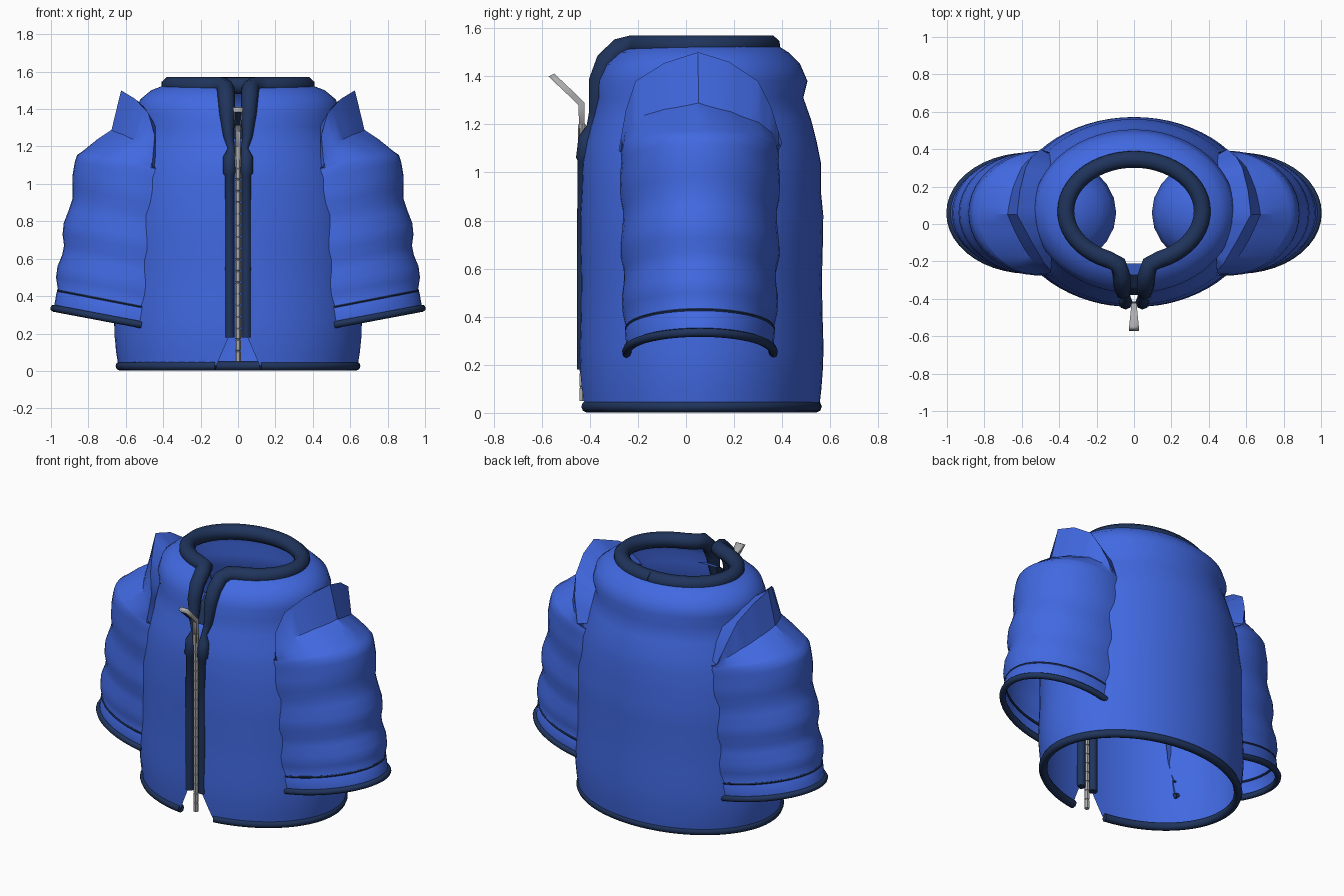
import bpy, bmesh, math
from mathutils import Vector

if "Cube" in bpy.data.objects:
    bpy.data.objects.remove(bpy.data.objects["Cube"])


def material(name, rgb):
    m = bpy.data.materials.new(name)
    m.diffuse_color = (*rgb, 1)
    m.use_nodes = True
    m.node_tree.nodes["Principled BSDF"].inputs["Base Color"].default_value = m.diffuse_color
    return m


BLUE = material("royal blue fabric", (0.053, 0.141, 0.753))
NAVY = material("navy trim", (0.014, 0.034, 0.105))
GREY = material("zip metal", (0.42, 0.42, 0.43))


def smooth(ob, angle):
    bpy.ops.object.select_all(action='DESELECT')
    ob.select_set(True)
    bpy.context.view_layer.objects.active = ob
    bpy.ops.object.shade_smooth_by_angle(angle=math.radians(angle))


def loft(name, rings, mat, angle=40):
    """Skin a list of equally long open point rows."""
    bm = bmesh.new()
    rows = [[bm.verts.new(p) for p in r] for r in rings]
    for a, b in zip(rows, rows[1:]):
        for i in range(len(a) - 1):
            bm.faces.new((a[i], a[i + 1], b[i + 1], b[i]))
    bmesh.ops.recalc_face_normals(bm, faces=bm.faces)
    me = bpy.data.meshes.new(name)
    bm.to_mesh(me)
    bm.free()
    ob = bpy.data.objects.new(name, me)
    bpy.context.collection.objects.link(ob)
    me.materials.append(mat)
    smooth(ob, angle)
    return ob


def tube(name, pts, mat, sides=2):
    """Round tube through (x, y, z, radius) points."""
    cu = bpy.data.curves.new(name, 'CURVE')
    cu.dimensions = '3D'
    cu.bevel_depth = 1
    cu.bevel_resolution = sides
    cu.use_fill_caps = True
    sp = cu.splines.new('POLY')
    sp.points.add(len(pts) - 1)
    for p, (x, y, z, r) in zip(sp.points, pts):
        p.co = (x, y, z, 1)
        p.radius = r
    ob = bpy.data.objects.new(name, cu)
    bpy.context.collection.objects.link(ob)
    cu.materials.append(mat)
    bpy.ops.object.select_all(action='DESELECT')
    ob.select_set(True)
    bpy.context.view_layer.objects.active = ob
    bpy.ops.object.convert(target='MESH')
    ob = bpy.context.view_layer.objects.active
    smooth(ob, 50)
    return ob


def body_ring(z, rx, front, back, gap, n=64):
    """Ellipse around the torso, open at the front by +-gap."""
    cy, ry = (front + back) / 2, (back - front) / 2
    t0 = math.asin(gap / rx)
    ts = [t0 + (2 * math.pi - 2 * t0) * i / n for i in range(n + 1)]
    return [Vector((rx * math.sin(t), cy - ry * math.cos(t), z)) for t in ts]


# Torso shell: height, half width, front y, back y, half gap
torso = [
    (0.03, 0.64, -0.43, 0.555, 0.115), (0.10, 0.652, -0.437, 0.563, 0.085),
    (0.18, 0.66, -0.442, 0.569, 0.05), (0.27, 0.663, -0.444, 0.572, 0.04),
    (0.40, 0.655, -0.440, 0.568, 0.04), (0.55, 0.652, -0.438, 0.565, 0.04),
    (0.70, 0.65, -0.442, 0.569, 0.04), (0.82, 0.645, -0.442, 0.571, 0.04),
    (0.92, 0.63, -0.436, 0.561, 0.04), (1.04, 0.61, -0.432, 0.561, 0.04),
    (1.13, 0.58, -0.415, 0.543, 0.04), (1.22, 0.55, -0.39, 0.52, 0.04),
    (1.31, 0.525, -0.368, 0.488, 0.045), (1.38, 0.54, -0.368, 0.505, 0.05),
    (1.45, 0.525, -0.335, 0.475, 0.055), (1.50, 0.465, -0.28, 0.425, 0.06),
    (1.525, 0.40, -0.23, 0.385, 0.065), (1.53, 0.36, -0.20, 0.35, 0.07)]
loft("jacket_body", [body_ring(*r) for r in torso], BLUE)

# Hem trim
tube("hem_trim", [(*p, 0.025) for p in body_ring(0.026, 0.63, -0.42, 0.54, 0.12)], NAVY)

# Sleeve rows: outer height, outer x, inner x, half depth
sleeve_rows = [
    (0.335, 0.985, 0.56, 0.305), (0.42, 0.97, 0.55, 0.312),
    (0.43, 0.962, 0.55, 0.306), (0.50, 0.973, 0.545, 0.322),
    (0.56, 0.965, 0.535, 0.325), (0.62, 0.940, 0.525, 0.317),
    (0.67, 0.930, 0.52, 0.316), (0.73, 0.938, 0.52, 0.330),
    (0.79, 0.932, 0.515, 0.330), (0.86, 0.905, 0.51, 0.322),
    (0.92, 0.885, 0.505, 0.320), (0.98, 0.886, 0.50, 0.332),
    (1.05, 0.884, 0.50, 0.334), (1.12, 0.872, 0.50, 0.327),
    (1.155, 0.86, 0.50, 0.330), (1.175, 0.83, 0.50, 0.325)]

# Crumpled shoulder fin edge, front to back
fin = [(0.46, -0.28, 1.09), (0.445, -0.25, 1.26), (0.48, -0.21, 1.38),
       (0.55, -0.09, 1.455), (0.625, 0.05, 1.50), (0.61, 0.18, 1.46),
       (0.58, 0.30, 1.38), (0.55, 0.355, 1.27), (0.50, 0.40, 1.12)]


def sleeve_ring(z, xo, xi, ry, s, n=24):
    span = 96 + 8 * min(1, max(0, (z - 0.5) / 0.5))
    out = []
    for i in range(n + 1):
        t = math.radians(-span + 2 * span * i / n)
        out.append(Vector((s * (xi + (xo - xi) * math.cos(t)),
                           0.058 + ry * math.sin(t),
                           z - 0.08 * (1 - math.cos(t)))))
    return out


def resample(pts, n):
    """Evenly spaced points by linear steps along the control points."""
    out = []
    for i in range(n + 1):
        f = i / n * (len(pts) - 1)
        k = min(int(f), len(pts) - 2)
        out.append(pts[k].lerp(pts[k + 1], f - k))
    return out


for s, side in ((-1, "left"), (1, "right")):
    # Padded sleeve, open at the cuff
    rings = [sleeve_ring(*r, s) for r in sleeve_rows]
    loft(side + "_sleeve", rings, BLUE, 50)
    tube(side + "_cuff_trim", [(*p, 0.019) for p in rings[0]], NAVY)
    tube(side + "_cuff_seam", [(*p, 0.007) for p in rings[2]], NAVY, 1)

    # Shoulder cap rising from the sleeve top to the fin, then back to the body
    low = rings[-1]
    edge = resample([Vector((s * x, y, z)) for x, y, z in fin], 24)
    near, mid, inner = [], [], []
    for i, (a, b) in enumerate(zip(low, edge)):
        w = math.sin(math.pi * i / 24)
        back = max(0, (i - 12) / 12) * w
        m = a.lerp(b, 0.75) - Vector((s * 0.03 * back, 0, 0.13 * w + 0.06 * back))
        near.append(a.lerp(m, 0.5) + Vector((0, 0, 0.006 * w)))
        mid.append(m)
        inner.append(Vector((s * 0.44, 0.06 + (b.y - 0.06) * 0.9, b.z - 0.12 * w)))
    loft(side + "_shoulder_cap", [low, near, mid, edge, inner], BLUE, 30)

    # Inner armhole lining bulging into the torso
    lining = []
    for j in range(9):
        e = math.radians(-80 + 20 * j)
        c = math.cos(e)
        lining.append([Vector((s * (0.48 - 0.385 * c * math.cos(a)),
                               0.06 + 0.31 * c * math.sin(a),
                               0.92 + 0.24 * math.sin(e)))
                       for a in [math.radians(-90 + 15 * k) for k in range(13)]])
    loft(side + "_armhole_lining", lining, BLUE)

    # Collar half running into the front placket
    path = [(0.045, -0.428, 0.18, 0.026), (0.045, -0.428, 0.62, 0.026),
            (0.045, -0.425, 1.045, 0.026), (0.045, -0.422, 1.055, 0.036),
            (0.045, -0.412, 1.14, 0.036), (0.036, -0.395, 1.19, 0.019),
            (0.050, -0.375, 1.25, 0.028), (0.058, -0.362, 1.38, 0.042),
            (0.062, -0.33, 1.46, 0.046), (0.066, -0.275, 1.512, 0.047),
            (0.085, -0.215, 1.525, 0.048)]
    t0 = math.asin(0.1 / 0.365)
    for i in range(1, 25):
        t = t0 + (math.pi - t0) * i / 24
        path.append((0.365 * math.sin(t), 0.068 - 0.278 * math.cos(t), 1.525, 0.048))
    tube(side + "_collar_and_placket", [(s * x, y, z, r) for x, y, z, r in path], NAVY)


def strip(name, pts, mat):
    """Flat band through (half width, y, z) points."""
    return loft(name, [[Vector((-w, y, z)), Vector((w, y, z))] for w, y, z in pts], mat, 20)


# Folded facing behind the neck opening
strip("neck_facing_lower", [(0.03, -0.38, 1.24), (0.04, -0.34, 1.33), (0.05, -0.27, 1.38)], NAVY)
strip("neck_facing_upper", [(0.05, -0.27, 1.38), (0.065, -0.21, 1.40)], BLUE)

# Zip tape with evenly spaced teeth
zip_rings = []
for i in range(18):
    z = 0.05 + 1.10 * i / 18
    zip_rings += [(0, -0.430, z, 0.016), (0, -0.430, z + 0.052, 0.016),
                  (0, -0.430, z + 0.054, 0.012), (0, -0.430, z + 0.060, 0.012)]
tube("zip_teeth", zip_rings, GREY, 1)

# Zip slider and bent pull tab
tube("zip_slider", [(0, -0.432, 1.13, 0.019), (0, -0.432, 1.20, 0.019)], GREY, 1)
pull = [(0.014, -0.432, 1.15), (0.014, -0.435, 1.285), (0.017, -0.47, 1.32), (0.026, -0.56, 1.405)]
rows = []
for w, y, z in pull:
    d = 0.012
    rows.append([Vector(p) for p in ((-w, y - d, z - d / 2), (w, y - d, z - d / 2),
                                     (w, y + d, z + d / 2), (-w, y + d, z + d / 2),
                                     (-w, y - d, z - d / 2))])
tab = loft("zip_pull", rows, GREY, 20)
bm = bmesh.new()
bm.from_mesh(tab.data)
bmesh.ops.remove_doubles(bm, verts=bm.verts, dist=0.0005)
bmesh.ops.holes_fill(bm, edges=bm.edges)
bmesh.ops.recalc_face_normals(bm, faces=bm.faces)
bm.to_mesh(tab.data)
bm.free()

# Dark slot on the underside of the pull tab
strip("zip_pull_slot", [(0.012, -0.484, 1.312), (0.019, -0.560, 1.384)], NAVY)
